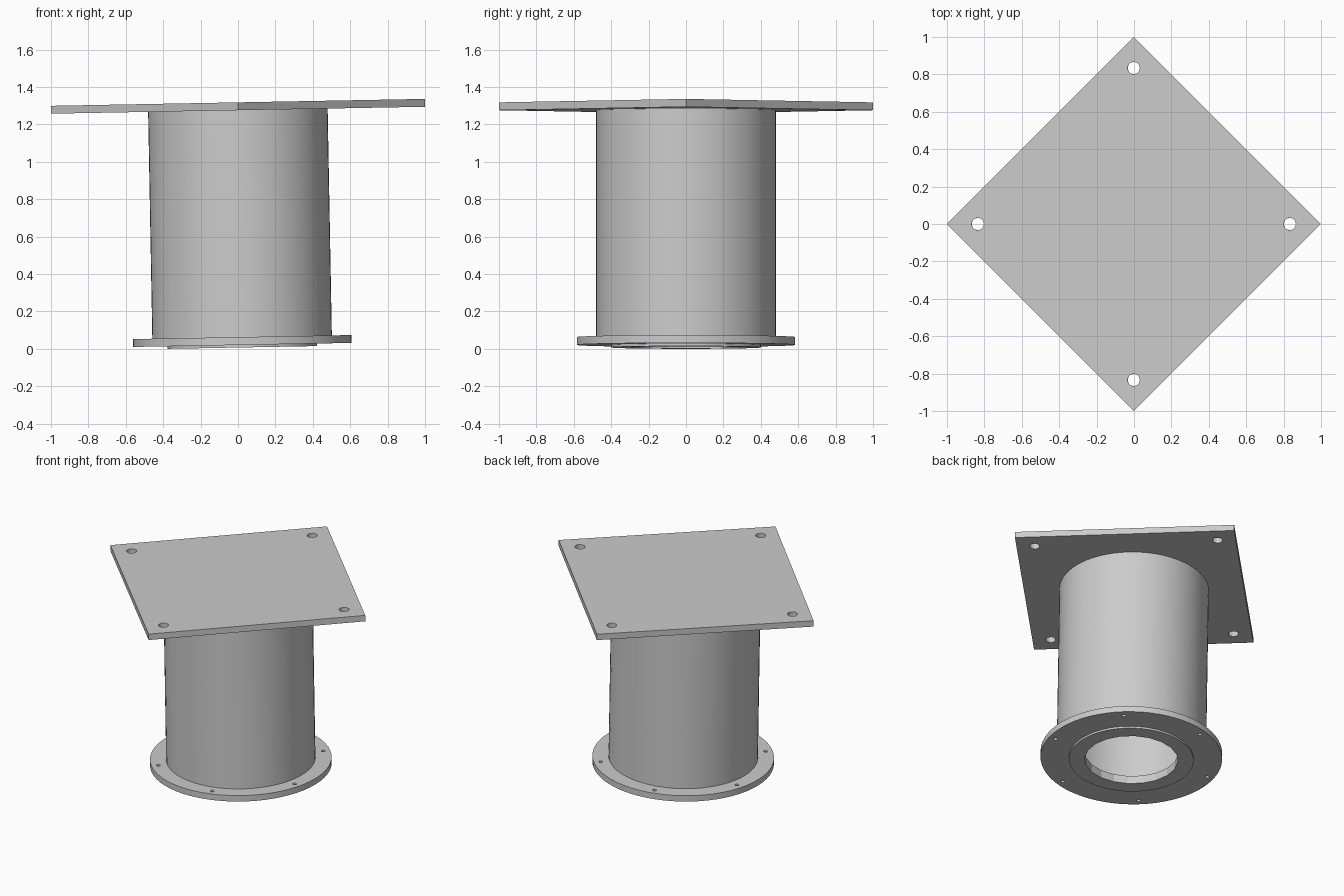
import bpy
import bmesh
import math
from mathutils import Matrix

cube = bpy.data.objects.get("Cube")
if cube:
    bpy.data.objects.remove(cube, do_unlink=True)

steel = bpy.data.materials.new("plain grey steel")
steel.use_nodes = True
GREY = (0.6, 0.6, 0.6, 1)
steel.diffuse_color = GREY
steel.node_tree.nodes["Principled BSDF"].inputs["Base Color"].default_value = GREY

# The whole stand leans slightly to one side
LEAN = Matrix.Translation((0.023, 0, 0)) @ Matrix.Rotation(-0.0185, 4, "Y")


def finish(name, bm):
    bmesh.ops.recalc_face_normals(bm, faces=bm.faces)
    mesh = bpy.data.meshes.new(name)
    bm.to_mesh(mesh)
    bm.free()
    mesh.materials.append(steel)
    obj = bpy.data.objects.new(name, mesh)
    bpy.context.collection.objects.link(obj)
    obj.matrix_world = LEAN
    return obj


def activate(obj):
    bpy.ops.object.select_all(action="DESELECT")
    obj.select_set(True)
    bpy.context.view_layer.objects.active = obj


def ring(name, r_in, r_out, z0, z1, sides_in=64, sides_out=64):
    """Flat disc with a central bore, made by cutting."""
    bm = bmesh.new()
    add_cylinder(bm, r_out, z0, z1, sides_out)
    obj = finish(name, bm)
    cut = bmesh.new()
    add_cylinder(cut, r_in, z0 - 0.1, z1 + 0.1, sides_in)
    drill(obj, cut)
    return obj


def add_cylinder(bm, radius, z0, z1, sides, x=0, y=0):
    at = Matrix.Translation((x, y, (z0 + z1) / 2))
    bmesh.ops.create_cone(bm, cap_ends=True, segments=sides, radius1=radius,
                          radius2=radius, depth=z1 - z0, matrix=at)


def drill(obj, cut_bm):
    cutter = finish("cutter", cut_bm)
    cutter.hide_render = True
    activate(obj)
    mod = obj.modifiers.new("holes", "BOOLEAN")
    mod.operation = "DIFFERENCE"
    mod.solver = "EXACT"
    mod.object = cutter
    bpy.ops.object.modifier_apply(modifier=mod.name)
    bpy.data.objects.remove(cutter, do_unlink=True)


def bolt_holes(obj, count, start, distance, radius, z0, z1):
    cut = bmesh.new()
    for i in range(count):
        a = start + i * math.tau / count
        add_cylinder(cut, radius, z0 - 0.1, z1 + 0.1, 12,
                     distance * math.cos(a), distance * math.sin(a))
    drill(obj, cut)


# Square top plate, corners on the axes
bm = bmesh.new()
add_cylinder(bm, 1.0, 1.276, 1.318, 4)
for v in bm.verts:
    a = round(math.atan2(v.co.y, v.co.x) / (math.pi / 2)) * math.pi / 2
    v.co.x, v.co.y = math.cos(a), math.sin(a)
plate = finish("top_plate", bm)
bolt_holes(plate, 4, 0, 0.834, 0.033, 1.276, 1.318)

# Hollow column
column = ring("column", 0.45, 0.48, 0.063, 1.276)

# Round base flange with six bolt holes
flange = ring("base_flange", 0.3, 0.584, 0.021, 0.063, 20)
bolt_holes(flange, 6, math.pi / 4, 0.538, 0.013, 0.021, 0.063)

# Shallow raised ring under the flange
boss = ring("locating_ring", 0.3, 0.4, 0.0075, 0.021, 20)

for obj in (plate, column, flange, boss):
    activate(obj)
    bpy.ops.object.shade_smooth_by_angle(angle=math.radians(15))
